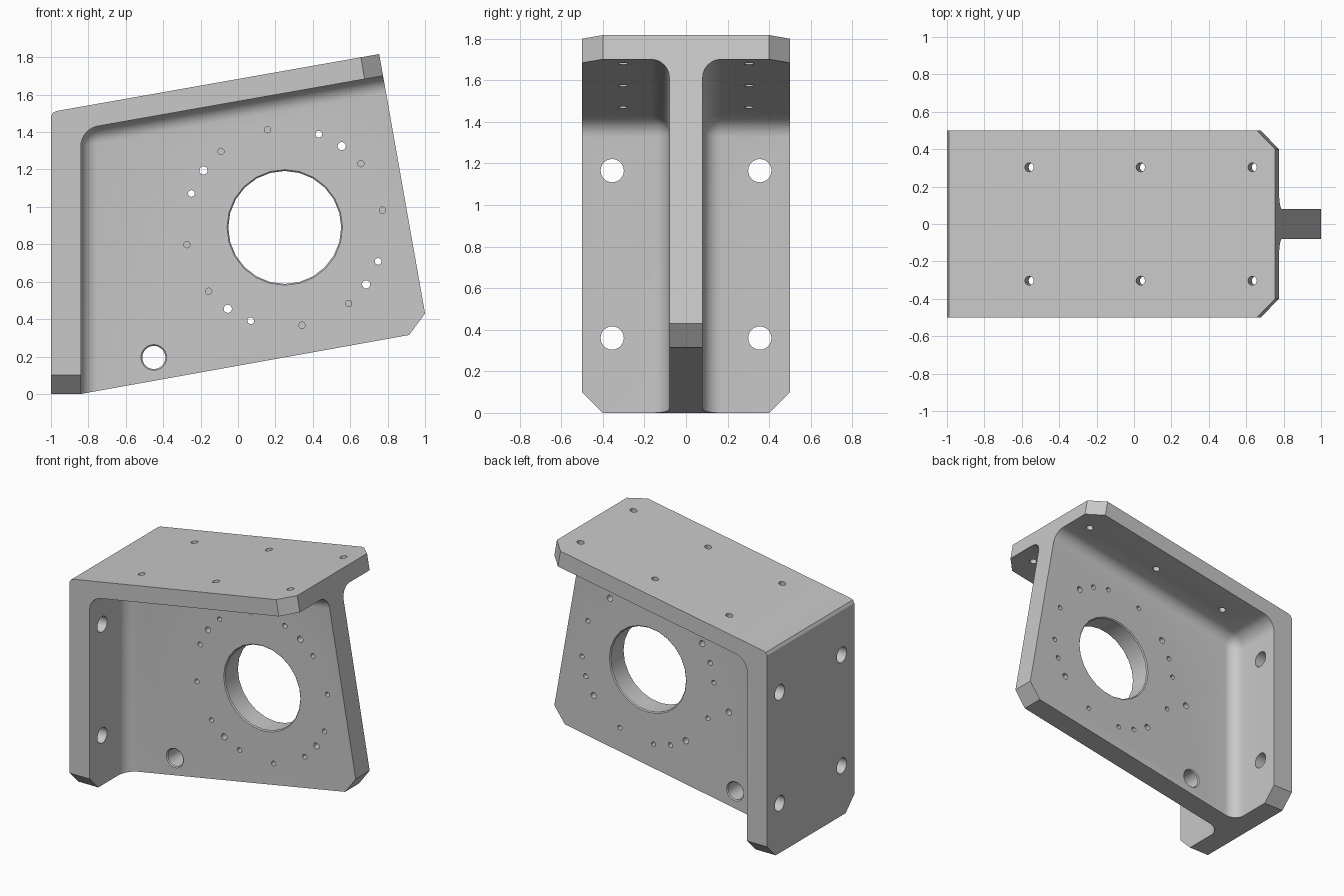
import bpy, bmesh
from math import radians, sin, cos, tan
from mathutils import Vector, Matrix

cube = bpy.data.objects.get("Cube")
if cube:
    bpy.data.objects.remove(cube, do_unlink=True)

TILT = radians(10)                                   # slope of the top plate
ALONG = Vector((cos(TILT), 0, sin(TILT)))
NORMAL = Vector((-sin(TILT), 0, cos(TILT)))
WEB = 0.08                                           # half thickness of the web


def face_outward(bm):
    bm.normal_update()
    bmesh.ops.recalc_face_normals(bm, faces=bm.faces[:])


def make_object(name, bm):
    face_outward(bm)
    mesh = bpy.data.meshes.new(name)
    bm.to_mesh(mesh)
    bm.free()
    obj = bpy.data.objects.new(name, mesh)
    bpy.context.collection.objects.link(obj)
    return obj


def prism(bm, points, offset):
    """Extrude a closed loop of 3D points by a vector."""
    base = [bm.verts.new(p) for p in points]
    far = [bm.verts.new(Vector(p) + Vector(offset)) for p in points]
    bm.faces.new(base)
    bm.faces.new(far[::-1])
    n = len(base)
    for i in range(n):
        j = (i + 1) % n
        bm.faces.new((base[i], base[j], far[j], far[i]))


def drill(bm, centre, axis, radius, half, sides=20, lip=0.0):
    """Add a round cutter; a lip flares it at the web surfaces."""
    rings = [(-half, radius), (half, radius)]
    if lip:
        flare = radius + lip + half - WEB
        rings = [(-half, flare), (-WEB + lip, radius), (WEB - lip, radius), (half, flare)]
    turn = Vector(axis).to_track_quat('Z', 'Y').to_matrix().to_4x4()
    place = Matrix.Translation(centre) @ turn
    loops = []
    for h, r in rings:
        loops.append([bm.verts.new(place @ Vector((r * cos(radians(360 * k / sides)),
                                                   r * sin(radians(360 * k / sides)), h)))
                      for k in range(sides)])
    bm.faces.new(loops[0][::-1])
    bm.faces.new(loops[-1])
    for a, b in zip(loops, loops[1:]):
        for k in range(sides):
            m = (k + 1) % sides
            bm.faces.new((a[k], a[m], b[m], b[k]))


# Solid block with the side outline of the bracket
outline = [(-1, 0), (-0.84, 0), (0.915, 0.315), (1, 0.43), (0.755, 1.817),
           (-0.968, 1.513), (-0.988, 1.505), (-1, 1.485)]
bm = bmesh.new()
prism(bm, [(x, -0.5, z) for x, z in outline], (0, 1, 0))
bracket = make_object("mounting_bracket", bm)

# Pocket on one side of the web, with rounded inner edges
inner_z = 1.416
reach = 1.3
pocket = [(-0.84, -0.2), (-0.84, inner_z),
          (reach, inner_z + (reach + 0.84) * tan(TILT)), (reach, -0.2)]


def is_inner(edge):
    a, b = (v.co for v in edge.verts)
    mid = (a + b) / 2
    on_back = abs(mid.x + 0.84) < 0.01
    on_top = mid.z > inner_z - 0.01
    on_web = abs(mid.y) < WEB + 0.01
    return (on_back and on_top) or (on_web and (on_back or (on_top and mid.x < 1)))


def pocket_cutter(name, side):
    bm = bmesh.new()
    prism(bm, [(x, side * WEB, z) for x, z in pocket], (0, side * 0.6, 0))
    face_outward(bm)
    bmesh.ops.bevel(bm, geom=[e for e in bm.edges if is_inner(e)], offset=0.09,
                    segments=8, profile=0.5, affect='EDGES')
    return make_object(name, bm)


front_pocket = pocket_cutter("front_pocket_cutter", -1)
rear_pocket = pocket_cutter("rear_pocket_cutter", 1)

# Corner cuts on the back plate foot and the top plate end
bm = bmesh.new()
tip = Vector((0.755, 0, 1.817))
for s in (-1, 1):
    prism(bm, [(-1.1, s * 0.3, -0.1), (-1.1, s * 0.6, -0.1), (-1.1, s * 0.6, 0.2)],
          (0.35, 0, 0))
    corner = [(0.1, 0.3), (0.1, 0.6), (-0.2, 0.6)]
    prism(bm, [tip + ALONG * a + Vector((0, s * y, 0)) - NORMAL * 0.2
               for a, y in corner], NORMAL * 0.3)
corners = make_object("corner_cutter", bm)

# All holes
bm = bmesh.new()
Y = (0, 1, 0)
cx, cz, ring = 0.25, 0.89, 0.531
drill(bm, (cx, 0, cz), Y, 0.302, 0.1, 24, 0.007)     # large bore
drill(bm, (-0.45, 0, 0.195), Y, 0.062, 0.1, 24, 0.007)
drill(bm, (-0.4, WEB, 0.755), Y, 0.022, 0.045, 16)   # single rear hole


def on_ring(angle, y):
    return cx + ring * cos(radians(angle)), y, cz + ring * sin(radians(angle))


for turn in (0, 90, 180, 270):                       # bolt circle
    drill(bm, on_ring(turn + 55, 0), Y, 0.022, 0.12, 16)
    drill(bm, on_ring(turn + 70, 0), Y, 0.018, 0.12, 16)
    for angle, y in ((10, -WEB), (40, -WEB), (25, WEB), (85, WEB)):
        drill(bm, on_ring(turn + angle, y), Y, 0.017, 0.045, 16)
for s in (-1, 1):
    for z in (0.36, 1.165):                          # back plate holes
        drill(bm, (-0.92, s * 0.355, z), (1, 0, 0), 0.056, 0.15, 24)
    for x in (-0.56, 0.035, 0.633):                  # top plate holes
        top = Vector((x, s * 0.303, 1.513 + (x + 0.968) * tan(TILT)))
        drill(bm, top - NORMAL * 0.05, NORMAL, 0.024, 0.15, 16)
holes = make_object("hole_cutter", bm)

# Cut the block and drop the cutters
bpy.context.view_layer.objects.active = bracket
for cutter in (front_pocket, rear_pocket, corners, holes):
    cutter.hide_render = True
    mod = bracket.modifiers.new(cutter.name, 'BOOLEAN')
    mod.operation = 'DIFFERENCE'
    mod.solver = 'EXACT'
    mod.object = cutter
    bpy.ops.object.modifier_apply(modifier=mod.name)
    bpy.data.objects.remove(cutter, do_unlink=True)

# Plain grey metal
grey = bpy.data.materials.new("metal_grey")
grey.use_nodes = True
colour = (0.58, 0.58, 0.58, 1)
grey.diffuse_color = colour
grey.node_tree.nodes["Principled BSDF"].inputs["Base Color"].default_value = colour
bracket.data.materials.clear()
bracket.data.materials.append(grey)

bpy.ops.object.select_all(action='DESELECT')
bracket.select_set(True)
bpy.ops.object.shade_smooth_by_angle(angle=radians(30))
